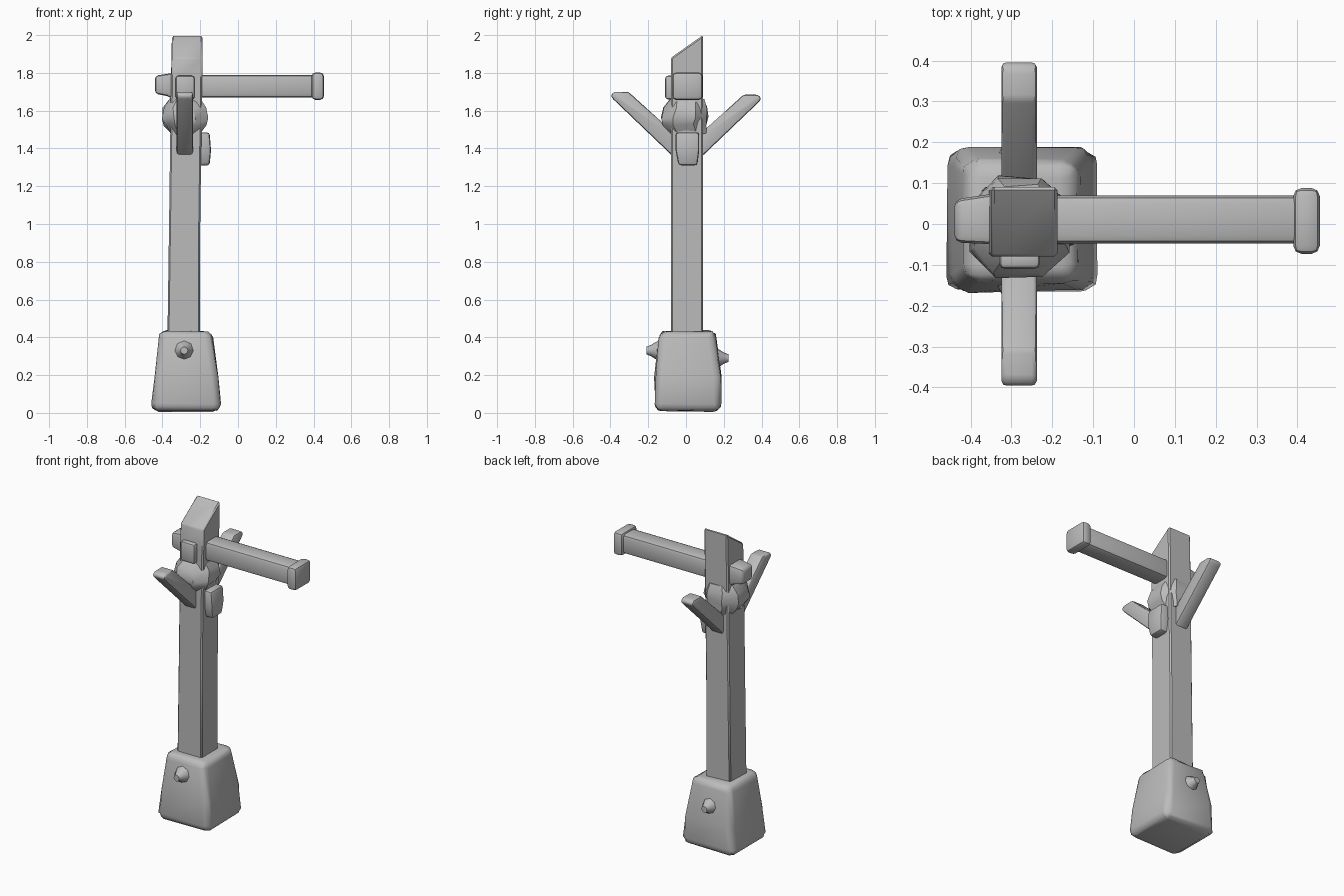
import bpy, bmesh, math, random
from mathutils import Vector

random.seed(4)
cube = bpy.data.objects.get("Cube")
if cube:
    bpy.data.objects.remove(cube, do_unlink=True)

grey = bpy.data.materials.new("worn grey")
grey.use_nodes = True
COLOUR = (0.5, 0.5, 0.5, 1)
grey.diffuse_color = COLOUR
grey.node_tree.nodes["Principled BSDF"].inputs["Base Color"].default_value = COLOUR


def finish(name, bm, bevel=0.0, segments=2, jitter=0.0, angle=40):
    """Round the edges, roughen, and turn the mesh into a shaded object."""
    bmesh.ops.recalc_face_normals(bm, faces=bm.faces)
    if bevel:
        sharp = [e for e in bm.edges if e.calc_face_angle(0) > math.radians(35)]
        bmesh.ops.bevel(bm, geom=sharp, offset=bevel, segments=segments,
                        profile=0.5, affect='EDGES', clamp_overlap=True)
    for v in bm.verts:
        v.co += Vector([random.uniform(-jitter, jitter) for _ in range(3)])
    mesh = bpy.data.meshes.new(name)
    bm.to_mesh(mesh)
    bm.free()
    mesh.materials.append(grey)
    obj = bpy.data.objects.new(name, mesh)
    bpy.context.collection.objects.link(obj)
    bpy.ops.object.select_all(action='DESELECT')
    obj.select_set(True)
    bpy.context.view_layer.objects.active = obj
    bpy.ops.object.shade_smooth_by_angle(angle=math.radians(angle))
    return obj


def loft(rings):
    """Join rings of points with quads and cap both ends."""
    bm = bmesh.new()
    loops = [[bm.verts.new(p) for p in ring] for ring in rings]
    n = len(loops[0])
    for a, b in zip(loops, loops[1:]):
        for i in range(n):
            j = (i + 1) % n
            bm.faces.new((a[i], a[j], b[j], b[i]))
    bm.faces.new(loops[0][::-1])
    bm.faces.new(loops[-1])
    return bm


def rect(x0, x1, y0, y1, z, slope=0.0):
    """Level rectangle; slope raises its back edge."""
    return [(x0, y0, z), (x1, y0, z), (x1, y1, z + slope), (x0, y1, z + slope)]


def octagon(x0, x1, y0, y1, z):
    """Rectangle with cut corners."""
    cx, cy = (x1 - x0) * 0.27, (y1 - y0) * 0.27
    return [(x0 + cx, y0, z), (x1 - cx, y0, z), (x1, y0 + cy, z), (x1, y1 - cy, z),
            (x1 - cx, y1, z), (x0 + cx, y1, z), (x0, y1 - cy, z), (x0, y0 + cy, z)]


def box(x0, x1, y0, y1, z0, z1):
    return loft([rect(x0, x1, y0, y1, z0), rect(x0, x1, y0, y1, z1)])


# Stone foot, tapering upwards
finish("stone_foot", loft([
    rect(-0.46, -0.09, -0.165, 0.185, 0.01),
    rect(-0.445, -0.105, -0.165, 0.185, 0.19),
    rect(-0.415, -0.14, -0.14, 0.155, 0.435)]),
    bevel=0.04, segments=3, jitter=0.005, angle=60)

# Pointed knobs on the front and back of the foot
for name, y, z, side in (("front_knob", -0.14, 0.33, -1), ("back_knob", 0.155, 0.29, 1)):
    rings = []
    for out, r in ((0.0, 0.055), (0.03, 0.04), (0.045, 0.03), (0.07, 0.02)):
        rings.append([(-0.285 + r * math.cos(a), y + side * out, z + r * math.sin(a))
                      for a in [k * math.pi / 4 for k in range(8)]])
    finish(name, loft(rings), angle=50)

# Upright post with a slanted top
finish("post", loft([
    rect(-0.375, -0.2, -0.08, 0.09, 0.3),
    rect(-0.365, -0.2, -0.08, 0.09, 1.0),
    rect(-0.355, -0.19, -0.08, 0.09, 1.75),
    rect(-0.35, -0.187, -0.08, 0.09, 1.88, 0.12)]), bevel=0.008, segments=1)

# Lumpy binding around the post
finish("binding", loft([
    octagon(-0.35, -0.2, -0.09, 0.1, 1.475),
    octagon(-0.385, -0.17, -0.125, 0.11, 1.525),
    octagon(-0.4, -0.16, -0.13, 0.115, 1.56),
    octagon(-0.4, -0.175, -0.12, 0.12, 1.62),
    octagon(-0.365, -0.2, -0.09, 0.1, 1.665)]), jitter=0.009, angle=35)

# Cross arm with its two ends
finish("cross_arm", box(-0.38, 0.41, -0.048, 0.07, 1.67, 1.79), bevel=0.02)
finish("arm_end_cap", box(0.39, 0.455, -0.073, 0.088, 1.657, 1.802), bevel=0.02)
finish("arm_stub", loft([
    [(-0.44, y, z) for y, z in ((-0.045, 1.69), (0.06, 1.69), (0.06, 1.785), (-0.045, 1.785))],
    [(-0.34, y, z) for y, z in ((-0.05, 1.67), (0.075, 1.67), (0.075, 1.8), (-0.05, 1.8))]]),
    bevel=0.018)

# Peg in front of the post
finish("front_peg", box(-0.33, -0.23, -0.11, -0.06, 1.66, 1.785), bevel=0.014)

# Slanting braces, front and back
PROFILE = [(0.4, 1.675), (0.385, 1.655), (0.04, 1.325), (0.04, 1.455),
           (0.305, 1.695), (0.38, 1.695)]
for name, side, lift in (("front_brace", -1, 0.005), ("back_brace", 1, -0.01)):
    rings = [[(x, side * y, z + lift) for y, z in PROFILE] for x in (-0.325, -0.238)]
    finish(name, loft(rings), bevel=0.012)

# Wedge on the left side of the post
finish("side_wedge", loft([
    rect(-0.24, -0.15, -0.04, 0.06, 1.31),
    rect(-0.24, -0.143, -0.055, 0.07, 1.39),
    rect(-0.24, -0.15, -0.055, 0.07, 1.485)]), bevel=0.015)
